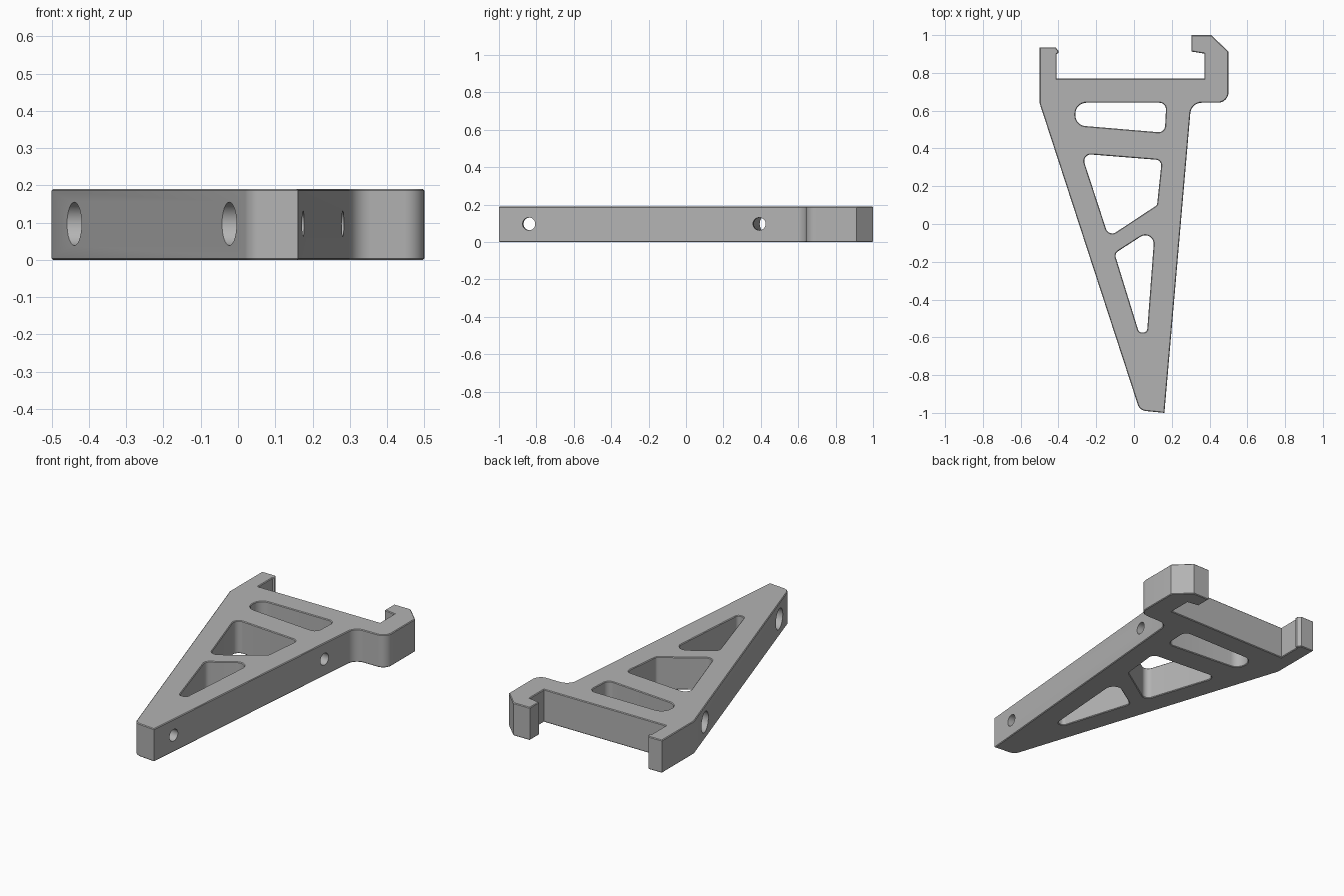
import bpy, bmesh, math
from mathutils import Vector

if "Cube" in bpy.data.objects:
    bpy.data.objects.remove(bpy.data.objects["Cube"], do_unlink=True)

HEIGHT = 0.19
EDGE = 0.004

grey = bpy.data.materials.new("plain grey")
grey.use_nodes = True
colour = (0.45, 0.45, 0.45, 1)
grey.diffuse_color = colour
grey.node_tree.nodes["Principled BSDF"].inputs["Base Color"].default_value = colour


def rounded(corners, steps=8):
    """Round each (x, y, radius) corner of a closed outline."""
    path = []
    for i, (x, y, r) in enumerate(corners):
        p = Vector((x, y))
        if not r:
            path.append(p)
            continue
        a = (Vector(corners[i - 1][:2]) - p).normalized()
        b = (Vector(corners[(i + 1) % len(corners)][:2]) - p).normalized()
        half = a.angle(b) / 2
        centre = p + (a + b).normalized() * r / math.sin(half)
        start = p + a * r / math.tan(half) - centre
        end = p + b * r / math.tan(half) - centre
        sweep = start.angle(end)
        for k in range(steps + 1):
            t = k / steps
            path.append(centre + (start * math.sin((1 - t) * sweep)
                                  + end * math.sin(t * sweep)) / math.sin(sweep))
    return path


# Outer outline with the two clip arms at the back
outline = [(-0.5, 0.935, 0), (-0.415, 0.935, 0), (-0.4, 0.917, 0), (-0.4, 0.905, 0),
           (-0.41, 0.9, 0), (-0.41, 0.77, 0), (0.373, 0.77, 0), (0.373, 0.902, 0),
           (0.304, 0.913, 0), (0.304, 1, 0), (0.41, 1, 0), (0.5, 0.912, 0),
           (0.5, 0.642, 0.055), (0.303, 0.642, 0.06), (0.161, -1, 0),
           (0.03, -0.987, 0.05), (-0.5, 0.64, 0)]

# Windows through the web
slot = [(-0.31, 0.642, 0.058), (-0.31, 0.523, 0.056), (0.163, 0.483, 0.035), (0.171, 0.642, 0.035)]
large_window = [(-0.278, 0.372, 0.035), (-0.134, -0.069, 0.035), (0.122, 0.1, 0.02), (0.147, 0.338, 0.03)]
small_window = [(-0.103, -0.156, 0.03), (0.026, -0.574, 0.02), (0.069, -0.574, 0.02), (0.111, -0.018, 0.045)]

curve = bpy.data.curves.new("bracket", 'CURVE')
curve.dimensions = '2D'
curve.fill_mode = 'BOTH'
curve.extrude = HEIGHT / 2 - EDGE
curve.bevel_depth = EDGE
curve.bevel_resolution = 0
curve.offset = -EDGE
for shape in (outline, slot, large_window, small_window):
    points = rounded(shape)
    spline = curve.splines.new('POLY')
    spline.points.add(len(points) - 1)
    for point, p in zip(spline.points, points):
        point.co = (p.x, p.y, 0, 1)
    spline.use_cyclic_u = True

source = bpy.data.objects.new("bracket_profile", curve)
bpy.context.collection.objects.link(source)
mesh = bpy.data.meshes.new_from_object(source)
bpy.data.objects.remove(source, do_unlink=True)

# Weld the extruded profile into one closed solid
bm = bmesh.new()
bm.from_mesh(mesh)
bmesh.ops.remove_doubles(bm, verts=bm.verts, dist=0.0003)
bmesh.ops.translate(bm, verts=bm.verts, vec=(0, 0, HEIGHT / 2))
bmesh.ops.recalc_face_normals(bm, faces=bm.faces)
bm.to_mesh(mesh)
bm.free()
mesh.materials.clear()
mesh.materials.append(grey)
bracket = bpy.data.objects.new("bracket", mesh)
bpy.context.collection.objects.link(bracket)


def drill(name, start, direction, near, far, radius):
    """Cut a round bore lying in the plane of the plate."""
    mid = start + direction * (near + far) / 2
    bpy.ops.mesh.primitive_cylinder_add(
        vertices=40, radius=radius, depth=far - near, location=mid,
        rotation=direction.to_track_quat('Z', 'Y').to_euler())
    cutter = bpy.context.object
    cutter.name = name
    cutter.data.materials.append(grey)
    cutter.hide_render = True
    cutter.hide_set(True)
    cut = bracket.modifiers.new(name, 'BOOLEAN')
    cut.operation = 'DIFFERENCE'
    cut.solver = 'EXACT'
    cut.object = cutter
    return cutter


# Screw holes: narrow at the straight side, wide behind it
inward = Vector((-1, 0.086, 0)).normalized()
cutters = []
for label, x, y in (("front", 0.175, -0.84), ("back", 0.281, 0.392)):
    start = Vector((x, y, HEIGHT / 2 + 0.002))
    cutters.append(drill(label + "_screw_hole", start, inward, -0.1, 0.1, 0.034))
    cutters.append(drill(label + "_head_bore", start, inward, 0.06, 0.95, 0.058))

# Apply the cuts and shade
bpy.ops.object.select_all(action='DESELECT')
bpy.context.view_layer.objects.active = bracket
bracket.select_set(True)
for name in [m.name for m in bracket.modifiers]:
    bpy.ops.object.modifier_apply(modifier=name)
for cutter in cutters:
    bpy.data.objects.remove(cutter, do_unlink=True)
bpy.ops.object.shade_smooth_by_angle(angle=math.radians(30))
